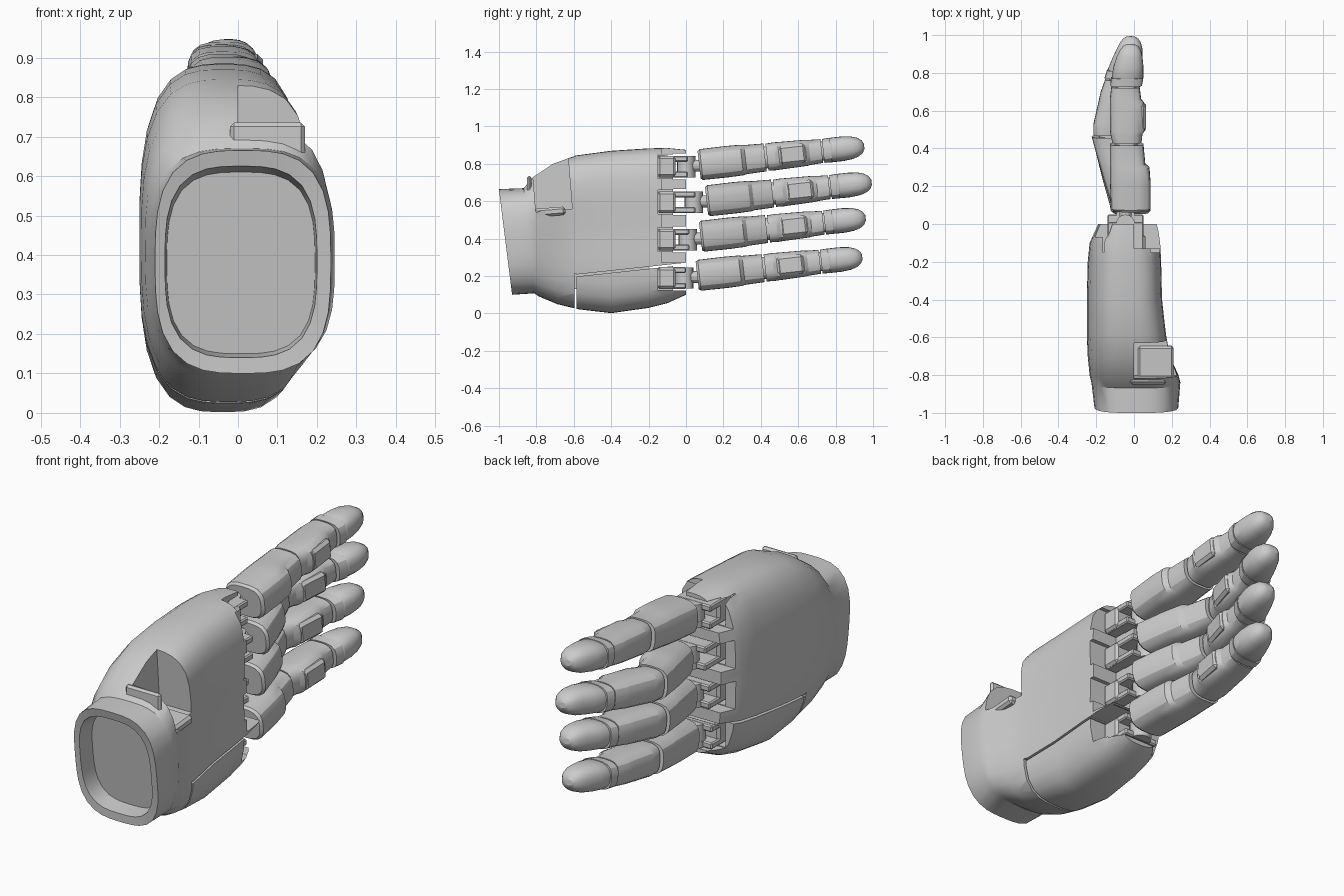
import bpy, bmesh
from math import sin, cos, pi, atan
from mathutils import Matrix

if "Cube" in bpy.data.objects:
    bpy.data.objects.remove(bpy.data.objects["Cube"])


def finish(name, bm, matrix=None, angle=0.5):
    bmesh.ops.recalc_face_normals(bm, faces=bm.faces)
    me = bpy.data.meshes.new(name)
    bm.to_mesh(me)
    bm.free()
    ob = bpy.data.objects.new(name, me)
    bpy.context.collection.objects.link(ob)
    if matrix:
        me.transform(matrix)
    smooth(ob, angle)
    return ob


def smooth(ob, angle=0.5):
    bpy.ops.object.select_all(action='DESELECT')
    ob.select_set(True)
    bpy.context.view_layer.objects.active = ob
    bpy.ops.object.shade_smooth_by_angle(angle=angle)


def loft(name, rows, n=24, power=2.8, hollow=0):
    """Skin squarish ovals along y; row = y, xmin, xmax, zmin, zmax, shear.
    hollow dishes the palm (+x) side."""
    bm = bmesh.new()
    rings = []
    for y, x0, x1, z0, z1, k in rows:
        ring = []
        dish = hollow if -.75 < y < -.05 else 0
        for i in range(n):
            c, s = cos(2 * pi * (i + .5) / n), sin(2 * pi * (i + .5) / n)
            r = (abs(c) ** power + abs(s) ** power) ** (-1 / power)
            z = (z1 - z0) / 2 * r * s
            x = (x0 + x1) / 2 + (x1 - x0) / 2 * r * c
            if c > 0:
                x -= dish * max(0, 1 - (s / .75) ** 2)
            ring.append(bm.verts.new((x, y - k * z, (z0 + z1) / 2 + z)))
        rings.append(ring)
    for a, b in zip(rings, rings[1:]):
        for i in range(n):
            bm.faces.new((a[i], a[(i + 1) % n], b[(i + 1) % n], b[i]))
    bm.faces.new(rings[0])
    bm.faces.new(rings[-1])
    return finish(name, bm)


def box(name, x0, x1, y0, y1, z0, z1, tilt=0, bevel=0):
    bm = bmesh.new()
    bmesh.ops.create_cube(bm, size=1)
    bmesh.ops.scale(bm, vec=(x1 - x0, y1 - y0, z1 - z0), verts=bm.verts)
    if bevel:
        bmesh.ops.bevel(bm, geom=bm.edges[:], offset=bevel, segments=1, affect='EDGES')
    bm.transform(Matrix.Translation(((x0 + x1) / 2, (y0 + y1) / 2, (z0 + z1) / 2)) @ Matrix.Rotation(tilt, 4, 'X'))
    return finish(name, bm, None, 0.4)


def cylinder(name, radius, depth, matrix, sides=16):
    bm = bmesh.new()
    bmesh.ops.create_cone(bm, cap_ends=True, segments=sides, radius1=radius, radius2=radius, depth=depth)
    return finish(name, bm, matrix)


def cut(ob, cutter):
    mod = ob.modifiers.new("cut", 'BOOLEAN')
    mod.operation, mod.solver, mod.object = 'DIFFERENCE', 'EXACT', cutter
    bpy.context.view_layer.objects.active = ob
    bpy.ops.object.modifier_apply(modifier=mod.name)
    bpy.data.objects.remove(cutter)


# Palm shell with hollow wrist cuff
palm = loft("palm", [
    (-.87, -.18, .195, .15, .61, .125),
    (-.96, -.185, .20, .14, .625, .125),
    (-.965, -.21, .235, .10, .665, .125),
    (-.84, -.225, .245, .108, .67, .1),
    (-.80, -.235, .235, .09, .73, .05),
    (-.70, -.245, .215, .05, .80, .03),
    (-.58, -.25, .195, .022, .845, .02),
    (-.40, -.25, .175, .002, .87, .0),
    (-.20, -.245, .17, .03, .883, .0),
    (-.10, -.235, .165, .055, .885, .0),
    (.0, -.19, .13, .10, .875, .0)], n=36, power=3.1, hollow=.03)

# Seams that split off the outer palm pad, held by an inner core
cut(palm, box("seam_cutter", -.4, .4, -.595, .09, .2335, .2445, tilt=.107))
cut(palm, box("seam_cutter", -.41, .41, -.597, -.585, -.2, .213))
box("palm_core", -.16, .08, -.66, -.2, .13, .33)
knuckle_z = [.19, .395, .595, .785]
# Stepped front edge and knuckle slots
cut(palm, box("step_cutter", .0, .5, -.13, .3, .272, 1.2))
for z in knuckle_z:
    cut(palm, box("slot_cutter", -.5, .5, -.07, .3, z - .068, z + .07))
    cut(palm, box("pocket_cutter", -.165, .5, -.15, .2, z - .064, z + .066))
# Thumb socket
cut(palm, box("thumb_cutter", .0, .5, -.825, -.63, .55, 1.1, tilt=.08))
box("thumb_socket_rim", -.02, .17, -.85, -.825, .60, .735, bevel=.01)
box("thumb_socket_floor", .02, .21, -.83, -.645, .52, .565, tilt=.08, bevel=.012)
smooth(palm)


def sections(rows):
    return [(y, x0, x1, -h, h, 0) for y, x0, x1, h in rows]


def pose(ob, bend, matrix):
    """Arch a finger backwards at its middle knuckle, then place it."""
    for v in ob.data.vertices:
        y = v.co.y
        v.co.x -= bend * max(0, min(y / .37, (.8 - y) / .43))
    ob.data.transform(matrix)


# Fingers: base y, base z and backward arch, listed from outer to inner
for i, (by, bz, bend) in enumerate([(.06, .203, .04), (.078, .412, .09), (.11, .602, .10), (.07, .795, 0)]):
    m = Matrix.Translation((0, by, bz)) @ Matrix.Rotation(atan(.112), 4, 'X')
    tag = "_%d" % (i + 1)
    parts = [
        loft("finger_base" + tag, sections([
            (.0, -.11, .075, .074), (.012, -.122, .088, .083), (.15, -.127, .088, .084),
            (.23, -.128, .082, .082), (.25, -.128, .06, .078), (.355, -.128, .05, .075)]), power=3.2),
        loft("finger_middle" + tag, sections([
            (.365, -.115, .04, .073), (.41, -.125, .045, .075), (.43, -.127, .06, .074),
            (.575, -.128, .054, .07), (.595, -.128, .038, .067), (.66, -.12, .03, .064)]), power=3.2),
        loft("finger_joint_core" + tag, sections([(.33, -.10, .02, .06), (.70, -.10, .015, .05)])),
        loft("finger_tip_band" + tag, sections([
            (.667, -.125, .042, .064), (.71, -.122, .05, .066)]), power=3.2),
        loft("finger_tip" + tag, sections([
            (.70, -.115, .04, .06), (.716, -.118, .05, .066), (.77, -.108, .05, .066),
            (.82, -.092, .045, .061), (.855, -.075, .037, .05), (.877, -.057, .022, .034),
            (.888, -.04, .002, .014)]), power=2.5),
        box("middle_grip" + tag, .0, .063, .43, .575, -.052, .052, bevel=.014)]
    for ob in parts:
        pose(ob, bend, m)

    # Knuckle yoke: two cheeks, rear block, rounded hub and pin
    z = knuckle_z[i]
    end = by - .06
    for s in (-1, 1):
        box("knuckle_cheek" + tag, -.14, .05, -.15, end, z + s * .042 - .016, z + s * .042 + .016, bevel=.006)
        cylinder("knuckle_cap" + tag, .05, .03, Matrix.Translation((-.045, end - .01, z + s * .042)))
    box("knuckle_block" + tag, -.14, .06, -.15, -.055, z - .055, z + .055, bevel=.012)
    cylinder("knuckle_hub" + tag, .048, .09, Matrix.Translation((-.045, end - .01, z)))
    cylinder("knuckle_pin" + tag, .032, .14,
             Matrix.Translation((-.045, by - .01, z + .005)) @ Matrix.Rotation(pi / 2, 4, 'X'), 12)
